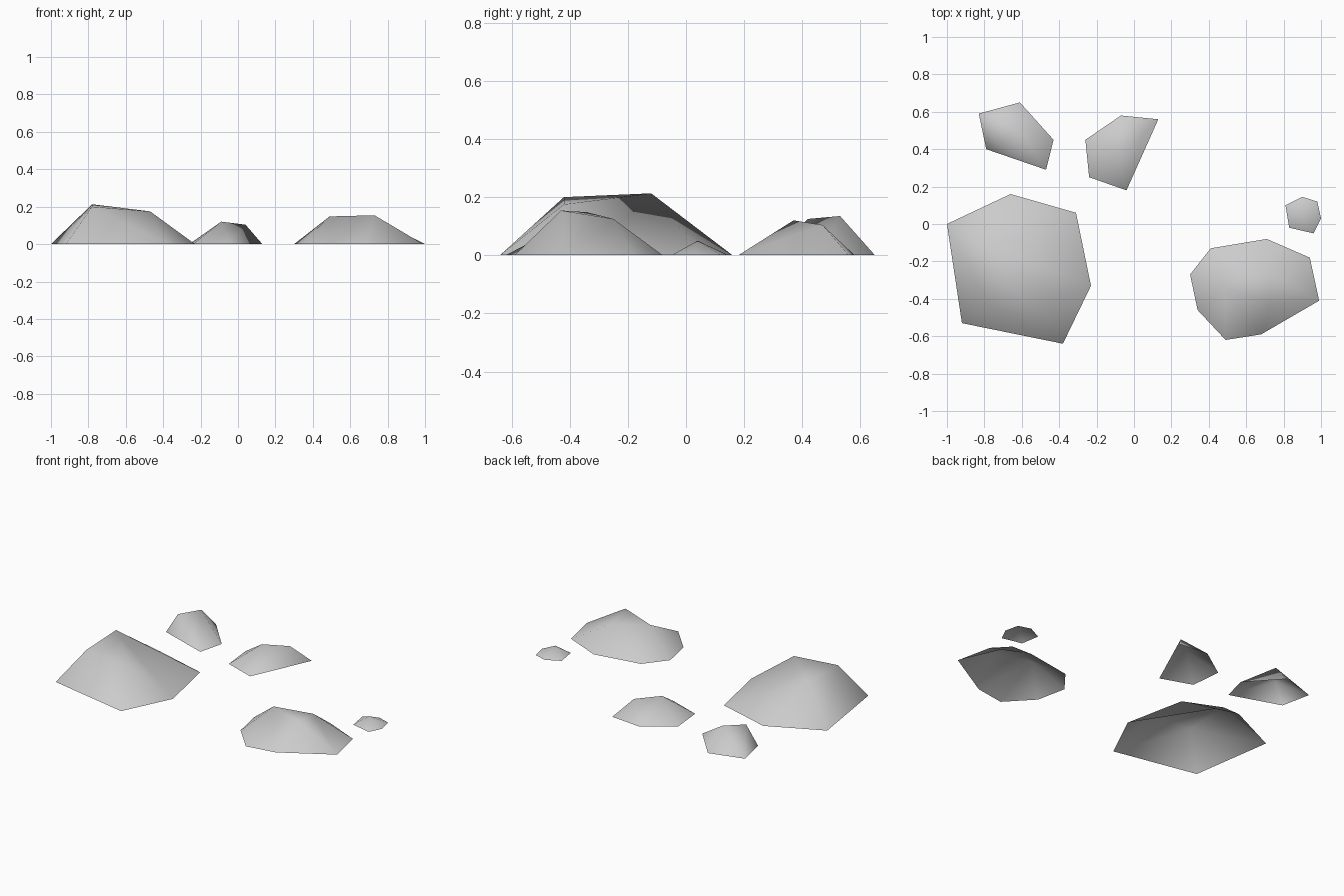
import bpy

cube = bpy.data.objects.get("Cube")
if cube:
    bpy.data.objects.remove(cube, do_unlink=True)

# One pale stone colour for every rock
stone = bpy.data.materials.new("pale_grey_stone")
stone.use_nodes = True
colour = (0.6, 0.6, 0.6, 1)
stone.diffuse_color = colour
stone.node_tree.nodes["Principled BSDF"].inputs["Base Color"].default_value = colour


def rock(name, base, peaks, owner):
    """Open shell: each ground edge i..i+1 rises to the peak owner[i]."""
    n = len(base)
    verts = [(x, y, 0) for x, y in base] + peaks
    faces = []
    for i in range(n):
        here, before = n + owner[i], n + owner[i - 1]
        faces.append((i, (i + 1) % n, here))
        if here != before:
            faces.append((i, here, before))
    # Cap between the peaks
    if len(peaks) > 2:
        faces.append(tuple(range(n, n + len(peaks))))
    mesh = bpy.data.meshes.new(name)
    mesh.from_pydata(verts, [], faces)
    mesh.materials.append(stone)
    mesh.shade_smooth()
    mesh.update()
    obj = bpy.data.objects.new(name, mesh)
    bpy.context.collection.objects.link(obj)
    return obj


# Ground outlines and peaks run counter-clockwise
rock("large_rock",
     [(-1, 0), (-.92, -.53), (-.38, -.64), (-.23, -.33), (-.31, .06), (-.66, .16)],
     [(-.78, -.12, .213), (-.78, -.42, .2), (-.47, -.42, .175)],
     [1, 1, 2, 0, 0, 0])

rock("medium_rock",
     [(.3, -.27), (.34, -.46), (.49, -.62), (.68, -.59),
      (.99, -.41), (.94, -.18), (.71, -.08), (.41, -.13)],
     [(.49, -.34, .148), (.73, -.43, .154), (.71, -.25, .125)],
     [0, 0, 0, 1, 2, 2, 2, 0])

rock("back_right_rock",
     [(-.83, .59), (-.79, .4), (-.47, .29), (-.43, .45), (-.61, .65)],
     [(-.63, .53, .135), (-.72, .42, .125)],
     [1, 1, 0, 0, 0])

rock("back_middle_rock",
     [(-.26, .45), (-.24, .25), (-.04, .18), (.13, .56), (-.07, .58)],
     [(-.09, .37, .12), (.04, .47, .104)],
     [0, 0, 1, 1, 0])

rock("pebble",
     [(.81, .1), (.83, -.02), (.96, -.05), (1, .03), (.98, .12), (.9, .145)],
     [(.9, .04, .05)],
     [0] * 6)
